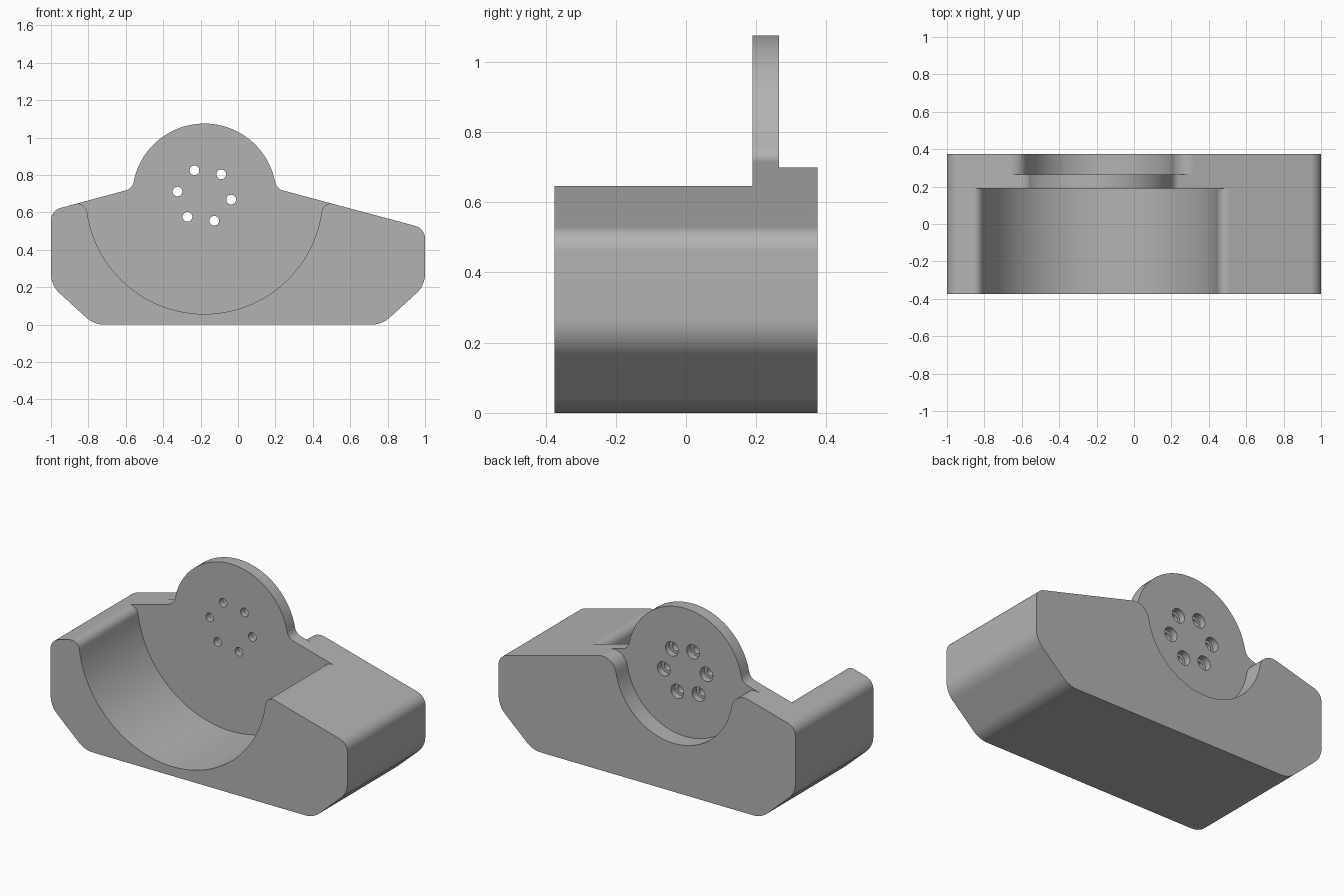
import bpy, bmesh, math
from mathutils import Vector

cube = bpy.data.objects.get("Cube")
if cube:
    bpy.data.objects.remove(cube, do_unlink=True)

CENTRE = Vector((-0.18, 0.69))      # axis of the disc and both recesses (x, z)
SLOPE = math.radians(15)            # fall of the top faces
PEAK = 0.14                         # height of the roof line above the axis
NORMAL = Vector((math.sin(SLOPE), math.cos(SLOPE)))
ALONG = Vector((math.cos(SLOPE), -math.sin(SLOPE)))
DEPTH = 0.375
PLATE_FRONT, PLATE_BACK = 0.19, 0.265

grey = bpy.data.materials.new("grey")
grey.use_nodes = True
grey.diffuse_color = (0.45, 0.45, 0.45, 1)
grey.node_tree.nodes["Principled BSDF"].inputs["Base Color"].default_value = (0.45, 0.45, 0.45, 1)


def arc(centre, radius, start, end, steps):
    return [centre + radius * Vector((math.cos(a), math.sin(a)))
            for a in (start + (end - start) * i / steps for i in range(steps + 1))]


def angle(v):
    return math.atan2(v.y, v.x)


def blended_circle(radius, fillet, side):
    """Half a circle meeting the sloped top through a fillet (side 1 above, -1 below), mirrored."""
    d = PEAK * math.cos(SLOPE)
    off = d + side * fillet
    c = NORMAL * off + ALONG * math.sqrt((radius + fillet) ** 2 - off ** 2)
    half = arc(Vector((0, 0)), radius, side * math.pi / 2, angle(c), 24)
    start, end = angle(-c), angle(side * -NORMAL)
    turn = (end - start + math.pi) % (2 * math.pi) - math.pi
    half += arc(c, fillet, start, start + turn, 8)[1:]
    mirrored = [Vector((-p.x, p.y)) for p in reversed(half[1:])]
    return [CENTRE + p for p in mirrored + half]


def rounded(prev, corner, nxt, radius, steps=8):
    """Replace a corner with a tangent arc."""
    a, b = (prev - corner).normalized(), (nxt - corner).normalized()
    half = a.angle(b) / 2
    c = corner + (a + b).normalized() * radius / math.sin(half)
    reach = radius / math.tan(half)
    start, end = angle(corner + a * reach - c), angle(corner + b * reach - c)
    turn = (end - start + math.pi) % (2 * math.pi) - math.pi
    return arc(c, radius, start, start + turn, steps)


def prism(name, profiles, y0, y1):
    """Extrude x-z profiles along y."""
    bm = bmesh.new()
    for profile in profiles:
        face = bm.faces.new([bm.verts.new((p.x, y0, p.y)) for p in profile])
        new = bmesh.ops.extrude_face_region(bm, geom=[face])["geom"]
        bmesh.ops.translate(bm, vec=(0, y1 - y0, 0),
                            verts=[v for v in new if isinstance(v, bmesh.types.BMVert)])
    bmesh.ops.recalc_face_normals(bm, faces=bm.faces)
    mesh = bpy.data.meshes.new(name)
    bm.to_mesh(mesh)
    bm.free()
    mesh.materials.append(grey)
    obj = bpy.data.objects.new(name, mesh)
    bpy.context.collection.objects.link(obj)
    return obj


def roof(x):
    return Vector((x, CENTRE.y + PEAK - math.tan(SLOPE) * abs(x - CENTRE.x)))


# Block outline: disc on top, sloped shoulders, chamfered foot
disc = blended_circle(0.385, 0.06, 1)
corners = [disc[-1], roof(1), Vector((1, 0.21)), Vector((0.77, 0)),
           Vector((-0.77, 0)), Vector((-1, 0.21)), roof(-1), disc[0]]
radii = [0.07, 0.14, 0.14, 0.14, 0.14, 0.07]
outline = list(disc)
for i, r in enumerate(radii):
    outline += rounded(corners[i], corners[i + 1], corners[i + 2], r)
block = prism("cradle_block", [outline], -DEPTH, DEPTH)


# Cutters: open recesses in front of and behind the upright plate
def recess(name, radius, fillet, y0, y1):
    lip = blended_circle(radius, fillet, -1)
    top = [Vector((lip[-1].x, 1.3)), Vector((lip[0].x, 1.3))]
    return prism(name, [lip + top], y0, y1)


# Cutters: ring of six screw holes with wider pockets at the back
def hole_ring(name, radius, y0, y1):
    rings = []
    for i in range(6):
        a = math.radians(-8.5 + 60 * i)
        c = CENTRE + 0.145 * Vector((math.cos(a), math.sin(a)))
        rings.append(arc(c, radius, 0, 2 * math.pi, 28)[:-1])
    return prism(name, rings, y0, y1)


cutters = [recess("front_recess", 0.633, 0.05, -0.5, PLATE_FRONT),
           recess("back_recess", 0.395, 0.09, PLATE_BACK, 0.5),
           hole_ring("screw_holes", 0.026, 0.1, 0.3),
           hole_ring("screw_pockets", 0.043, 0.225, 0.3)]

bpy.ops.object.select_all(action='DESELECT')
block.select_set(True)
bpy.context.view_layer.objects.active = block
for cutter in cutters:
    cutter.hide_render = True
    cut = block.modifiers.new(cutter.name, 'BOOLEAN')
    cut.operation = 'DIFFERENCE'
    cut.solver = 'EXACT'
    cut.object = cutter
    bpy.ops.object.modifier_apply(modifier=cut.name)
    bpy.data.objects.remove(cutter, do_unlink=True)

# Smooth rounds, crisp edges
bpy.ops.object.shade_smooth_by_angle(angle=math.radians(30))
weighted = block.modifiers.new("flat_faces", 'WEIGHTED_NORMAL')
weighted.keep_sharp = True
